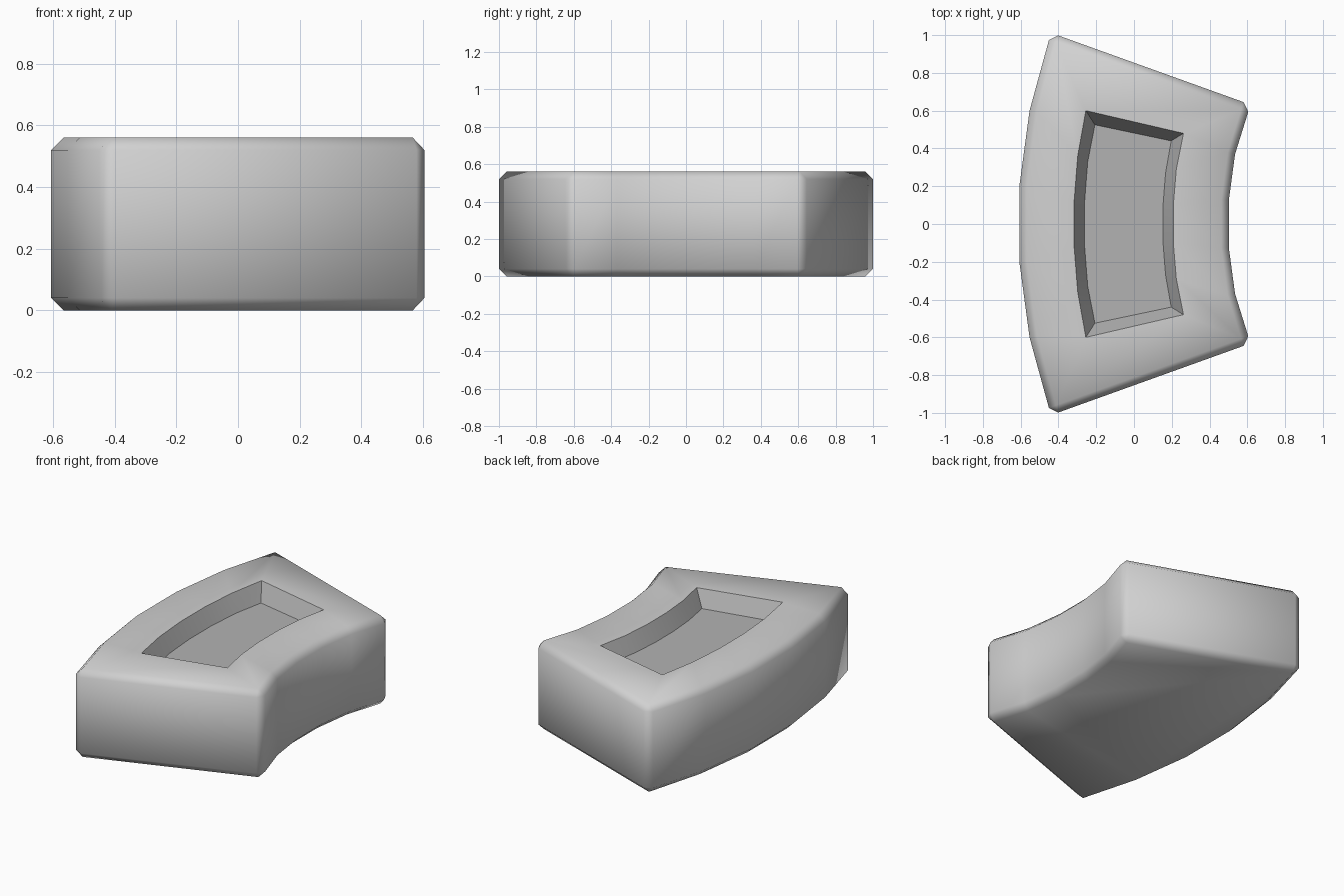
import bpy, bmesh, math

if "Cube" in bpy.data.objects:
    bpy.data.objects.remove(bpy.data.objects["Cube"])

HEIGHT, FLOOR, BEVEL = 0.56, 0.46, 0.04


def material(name, v):
    m = bpy.data.materials.new(name)
    m.diffuse_color = (v, v, v, 1)
    m.use_nodes = True
    m.node_tree.nodes["Principled BSDF"].inputs["Base Color"].default_value = m.diffuse_color
    return m


def mirrored(half):
    """Arc from +y to -y, given its upper half."""
    return half + [(x, -y) for x, y in reversed(half)]


def wedge(left, right):
    """Closed counter-clockwise outline from the left and right arcs."""
    return mirrored(left) + mirrored(right)[::-1]


outline = wedge([(-0.44, 1.012), (-0.553, 0.60), (-0.607, 0.20)],
                [(0.617, 0.632), (0.535, 0.37), (0.502, 0.125)])
rim = wedge([(-0.255, 0.60), (-0.298, 0.36), (-0.317, 0.12)],
            [(0.262, 0.48), (0.224, 0.29), (0.208, 0.097)])
base = wedge([(-0.207, 0.525), (-0.245, 0.33), (-0.262, 0.11)],
             [(0.197, 0.44), (0.167, 0.27), (0.153, 0.09)])

bm = bmesh.new()
n = len(outline)


def ring(points, z):
    return [bm.verts.new((x, y, z)) for x, y in points]


def bridge(a, b, mat):
    for i in range(n):
        j = (i + 1) % n
        bm.faces.new((a[i], a[j], b[j], b[i])).material_index = mat


# block walls, top border, pocket walls and pocket floor
bottom, top = ring(outline, 0), ring(outline, HEIGHT)
lip, floor = ring(rim, HEIGHT), ring(base, FLOOR)
bm.faces.new(bottom[::-1])
bridge(bottom, top, 0)
bridge(top, lip, 0)
bridge(lip, floor, 1)
bm.faces.new(floor).material_index = 1
bmesh.ops.recalc_face_normals(bm, faces=bm.faces[:])

# chamfer the outer rims and the four upright corners
edges = [bm.edges.get((r[i], r[(i + 1) % n])) for r in (bottom, top) for i in range(n)]
edges += [bm.edges.get((bottom[i], top[i])) for i in (0, 5, 6, 11)]
bmesh.ops.bevel(bm, geom=edges, offset=BEVEL, offset_type='OFFSET', segments=1,
                profile=0.5, affect='EDGES', clamp_overlap=True, material=-1)

mesh = bpy.data.meshes.new("curved_block")
bm.to_mesh(mesh)
bm.free()
mesh.materials.append(material("light grey stone", 0.64))
mesh.materials.append(material("mid grey recess", 0.45))
block = bpy.data.objects.new("curved_block", mesh)
bpy.context.collection.objects.link(block)
bpy.context.view_layer.objects.active = block
block.select_set(True)
bpy.ops.object.shade_smooth_by_angle(angle=math.radians(52))
